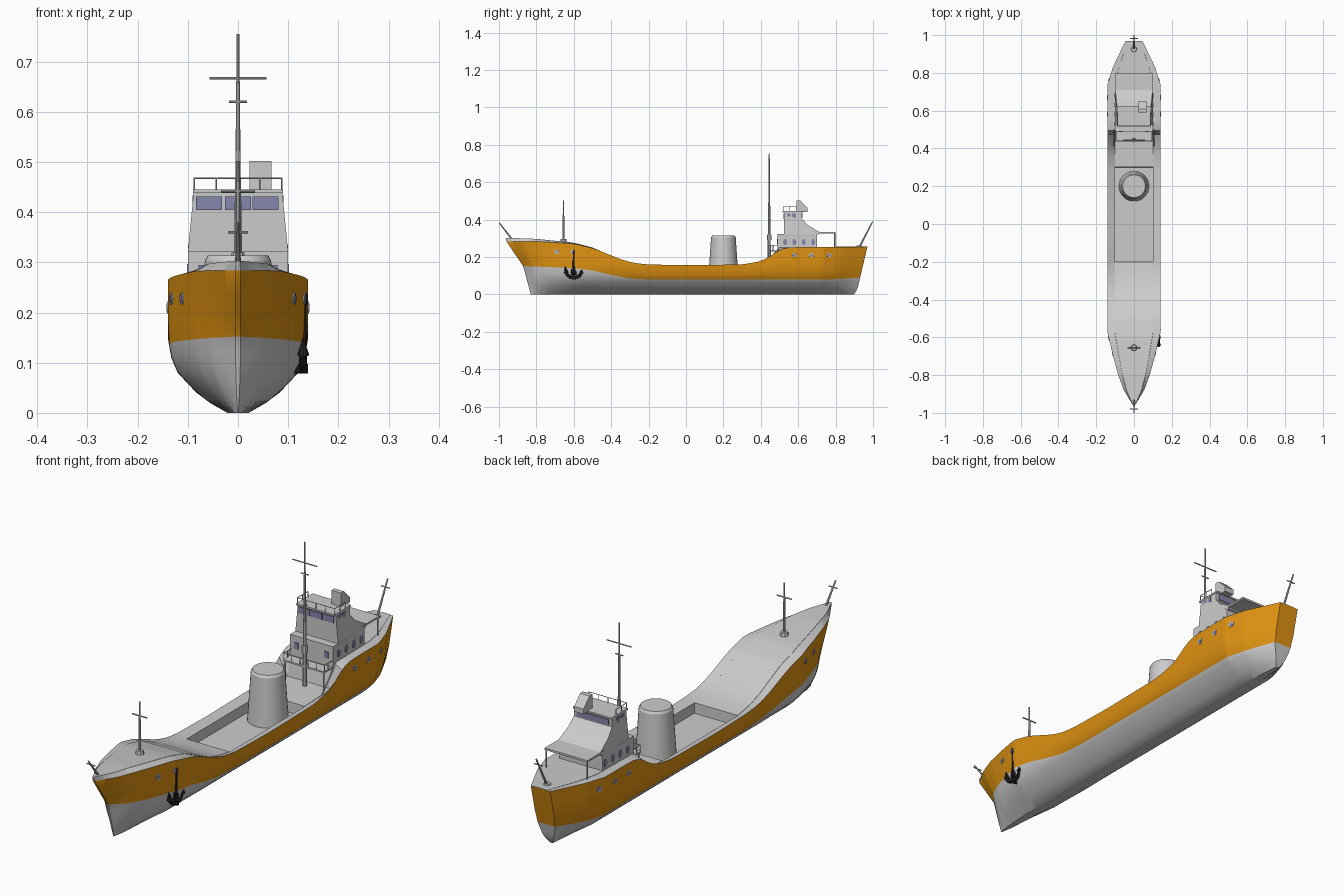
import bpy, bmesh, math
from mathutils import Vector, Matrix

if "Cube" in bpy.data.objects:
    bpy.data.objects.remove(bpy.data.objects["Cube"])


def mat(name, r, g, b):
    m = bpy.data.materials.new(name)
    m.diffuse_color = (r, g, b, 1)
    m.use_nodes = True
    m.node_tree.nodes["Principled BSDF"].inputs["Base Color"].default_value = m.diffuse_color
    return m


GREY = mat("light grey", 0.60, 0.60, 0.60)
ORANGE = mat("orange", 0.74, 0.29, 0.006)
GLASS = mat("violet glass", 0.24, 0.24, 0.42)
DARK = mat("dark iron", 0.022, 0.016, 0.018)


def finish(name, bm, *mats, angle=35):
    bmesh.ops.remove_doubles(bm, verts=bm.verts, dist=1e-5)
    bmesh.ops.recalc_face_normals(bm, faces=bm.faces)
    me = bpy.data.meshes.new(name)
    bm.to_mesh(me)
    bm.free()
    ob = bpy.data.objects.new(name, me)
    bpy.context.collection.objects.link(ob)
    for m in mats:
        me.materials.append(m)
    bpy.ops.object.select_all(action='DESELECT')
    ob.select_set(True)
    bpy.context.view_layer.objects.active = ob
    bpy.ops.object.shade_smooth_by_angle(angle=math.radians(angle))
    return ob


def interp(t, keys):
    for (a, u), (b, v) in zip(keys, keys[1:]):
        if t <= b:
            return u + (v - u) * max(0, (t - a) / (b - a))
    return keys[-1][1]


def rods(name, items, m=GREY, seg=8):
    # each item: start, end, start radius, end radius
    bm = bmesh.new()
    for p, q, r1, r2 in items:
        p, q = Vector(p), Vector(q)
        d = q - p
        M = Matrix.Translation((p + q) / 2) @ d.to_track_quat('Z', 'Y').to_matrix().to_4x4()
        bmesh.ops.create_cone(bm, cap_ends=True, segments=seg, radius1=r1, radius2=r2,
                              depth=d.length, matrix=M)
    return finish(name, bm, m)


def boxes(name, items, m=GREY):
    # each item: x0, x1, y0, y1, z0, z1
    bm = bmesh.new()
    for x0, x1, y0, y1, z0, z1 in items:
        M = Matrix.Translation(((x0 + x1) / 2, (y0 + y1) / 2, (z0 + z1) / 2)) @ \
            Matrix.Diagonal((x1 - x0, y1 - y0, z1 - z0, 1))
        bmesh.ops.create_cube(bm, size=1, matrix=M)
    return finish(name, bm, m)


def prism(name, pts, left, right, m=GREY):
    # side profile (y, z) spanned between two x limits that may depend on z
    bm = bmesh.new()
    a = [bm.verts.new((left(z), y, z)) for y, z in pts]
    b = [bm.verts.new((right(z), y, z)) for y, z in pts]
    bm.faces.new(a)
    bm.faces.new(b)
    for i in range(len(pts)):
        k = (i + 1) % len(pts)
        bm.faces.new((a[i], a[k], b[k], b[i]))
    return finish(name, bm, m, angle=25)


# Hull lines
WIDTH = [(-.965, .005), (-.93, .026), (-.88, .055), (-.8, .084), (-.7, .111), (-.58, .139), (-.5, .14),
         (.74, .14), (.83, .112), (.97, .045)]
SHEER = [(-.965, .284), (-.8, .283), (-.6, .271), (-.5, .248), (-.42, .217), (-.35, .188), (-.28, .168),
         (-.2, .16), (0, .156), (.3, .16), (.4, .177), (.45, .203), (.5, .24), (.55, .252), (.97, .255)]
DECK = [(-.965, .302), (-.8, .296), (-.6, .276), (-.5, .25), (-.42, .214), (-.35, .180), (-.28, .155),
        (-.2, .143), (.3, .143), (.475, .15), (.495, .25), (.97, .256)]
PAINT = [(-.965, .152), (-.6, .141), (-.5, .128), (-.4, .104), (-.3, .085), (-.2, .08), (.8, .08), (.97, .09)]
SECTION = [(0, .15), (.02, .40), (.04, .59), (.08, .86), (.11, .95), (.15, 1), (1, 1)]


def soft(t, keys, d=.02):
    if abs(t) > .9:
        return interp(t, keys)
    return sum(interp(t + k * d, keys) for k in (-1, 0, 1)) / 3


def rake(y, z):
    w = max(0, (abs(y) - .5) / .465) ** 2
    if y < 0:
        return w * interp(z, [(0, .135), (.15, .095), (.29, 0)])
    return -w * interp(z, [(0, .07), (.03, .052), (.09, .038), (.255, 0)])


def half_section(y):
    w, zs, zo = interp(y, WIDTH), soft(y, SHEER), soft(y, PAINT)
    zl = [zo * k for k in (0, .2, .4, .6, .8, 1)] + [zo + (zs - zo) * k for k in (.33, .67, 1)]
    pts = [(w * interp(z, SECTION), y + rake(y, z), z) for z in zl]
    dz = interp(y, DECK)
    # sunken hold between the two hatch ends
    floor = .10 if -.1995 < y < .3005 else dz + .001
    return pts + [(w * .72, y, dz), (w * .715, y, floor), (0, y, floor)]


# Hull with painted upper band and open hold
ys = sorted({round(-.965 + i * 1.935 / 60, 4) for i in range(61)} | {k[0] for k in WIDTH}
            | {.475, .495, -.2, -.199, .3, .301})
bm = bmesh.new()
ends = {}
for sgn in (1, -1):
    grid = [[bm.verts.new((sgn * x, y, z)) for x, y, z in half_section(t)] for t in ys]
    ends[sgn] = grid
    for r, s in zip(grid, grid[1:]):
        for j in range(len(r) - 1):
            bm.faces.new((r[j], r[j + 1], s[j + 1], s[j])).material_index = int(5 <= j < 8)
P, S = ends[1], ends[-1]
for i in range(len(ys) - 1):
    bm.faces.new((P[i][0], P[i + 1][0], S[i + 1][0], S[i][0]))
for i in (0, -1):
    for j in range(len(P[0]) - 1):
        bm.faces.new((P[i][j], P[i][j + 1], S[i][j + 1], S[i][j])).material_index = int(5 <= j < 8)
finish("hull", bm, GREY, ORANGE, angle=32)

# Tapered tank standing in the hold
rods("deck_tank", [((0, .2, .095), (0, .2, .304), .080, .066), ((0, .2, .304), (0, .2, .314), .066, .060)], seg=32)

# Deckhouse
HW = [(.325, .1), (.40, .089), (.45, .088)]
side = lambda z: interp(z, HW)
boxes("lower_deckhouse", [(-.1, .1, .49, .70, .14, .322)])
prism("bridge", [(.525, .32), (.525, .442), (.62, .442), (.62, .405), (.65, .372), (.71, .335), (.71, .32)],
      lambda z: -side(z), side)
boxes("bridge_roof", [(-.09, .09, .515, .625, .438, .445)])
boxes("aft_canopy", [(-.1, .1, .69, .80, .327, .335)])
rods("canopy_posts", [((s * .095, .795, .25), (s * .095, .795, .33), .003, .003) for s in (1, -1)])
prism("funnel", [(.59, .44), (.59, .502), (.61, .502), (.65, .462), (.65, .44)],
      lambda z: .023, lambda z: .067)

# Bridge and deckhouse windows
boxes("bridge_front_windows", [(c - .026, c + .026, .521, .528, .404, .431) for c in (-.058, 0, .055)], GLASS)
boxes("bridge_side_windows", [(min(s * .086, s * .0905), max(s * .086, s * .0905), y, y + .02, .407, .433)
                              for s in (1, -1) for y in (.54, .568)], GLASS)
boxes("bridge_rear_window", [(-.075, .075, .617, .623, .41, .433)], GLASS)
bm = bmesh.new()
for y in (.53, .58, .63, .68):
    for s in (1, -1):
        M = Matrix.Translation((s * .1, y, .28)) @ Matrix.Diagonal((1, .75, 1.2, 1)) @ Matrix.Rotation(math.pi / 2, 4, 'Y')
        bmesh.ops.create_cone(bm, cap_ends=True, segments=12, radius1=.014, radius2=.014, depth=.004, matrix=M)
finish("deckhouse_windows", bm, GLASS)
boxes("lower_front_windows", [(s * .07 - .009, s * .07 + .009, .487, .492, .268, .295) for s in (1, -1)], GLASS)

# Hull portholes
rings, panes = [], []
for y, z in ((-.69, .228), (-.605, .228), (.58, .21), (.67, .21), (.765, .21)):
    yy = y - rake(y, z)
    w = interp(yy, WIDTH)
    n = Vector((1, -(interp(yy + .01, WIDTH) - interp(yy - .01, WIDTH)) / .02, 0)).normalized()
    for s in (1, -1):
        p, d = Vector((s * w, y, z)), Vector((s * n.x, n.y, 0))
        rings.append((p - d * .006, p + d * .002, .013, .012))
        panes.append((p, p + d * .003, .008, .008))
rods("porthole_rims", rings, GREY, 14)
rods("porthole_panes", panes, GLASS, 12)


def railing(name, x, y0, y1, z0, z1, front, levels):
    r, it = .0015, []
    for z in levels:
        it.append(((-x, y0, z), (x, y0, z), r, r))
        it += [((s * x, y0, z), (s * x, y1, z), r, r) for s in (1, -1)]
    it += [((-x + 2 * x * i / front, y0, z0), (-x + 2 * x * i / front, y0, z1), r, r) for i in range(front + 1)]
    it += [((s * x, y, z0), (s * x, y, z1), r, r) for s in (1, -1) for y in ((y0 + y1) / 2, y1)]
    return rods(name, it, seg=6)


# Railings, front platform and ladders
railing("bridge_railing", .087, .52, .59, .444, .468, 4, (.468,))
railing("platform_railing", .095, .44, .49, .235, .262, 5, (.262,))
boxes("front_platform", [(-.097, .097, .437, .492, .23, .236)])
rods("platform_posts", [((x, .443, .145), (x, .443, .232), .003, .003) for x in (-.09, .09)])
rods("side_ladders", [((s * .105, .41, .15), (s * .105, .50, .25), .003, .003) for s in (1, -1)])

# Masts with crossbars
rods("main_mast", [((0, .445, .14), (0, .445, .42), .009, .007), ((0, .445, .42), (0, .445, .755), .006, .0025),
                   ((0, .445, .29), (0, .445, .32), .013, .013),
                   ((-.057, .445, .667), (.057, .445, .667), .0025, .0025),
                   ((-.018, .445, .62), (.018, .445, .62), .0025, .0025)])
rods("fore_mast", [((0, -.655, .27), (0, -.655, .502), .006, .003),
                   ((0, -.655, .275), (0, -.655, .297), .019, .015),
                   ((-.034, -.655, .442), (.034, -.655, .442), .0028, .0028)])
rods("bow_staff", [((0, -.93, .295), (0, -.998, .382), .005, .003),
                   ((-.02, -.98, .36), (.02, -.98, .36), .0025, .0025)])
rods("stern_staff", [((0, .925, .25), (0, .998, .39), .005, .003),
                     ((-.02, .982, .36), (.02, .982, .36), .0025, .0025),
                     ((0, .925, .25), (0, .925, .262), .018, .014)])

# Anchor on the right bow
ax, ay = .130, -.6
arc = [(ax, ay + .042 * math.sin(a), .128 - .04 * math.cos(a)) for a in [math.radians(-85 + 17 * i) for i in range(11)]]
rods("anchor", [((ax, ay, .09), (ax, ay, .225), .007, .006), ((ax, ay, .215), (ax, ay, .238), .009, .007),
                ((ax - .012, ay, .232), (ax + .009, ay, .232), .004, .004),
                ((ax - .018, ay, .088), (ax + .01, ay, .088), .009, .009)]
     + [(p, q, .008, .008) for p, q in zip(arc, arc[1:])]
     + [((ax, ay + s * .04, .115), (ax, ay + s * .047, .15), .012, .001) for s in (1, -1)]
     + [((ax, ay + s * .008, .105), (ax, ay + s * .012, .135), .006, .002) for s in (1, -1)], DARK)
